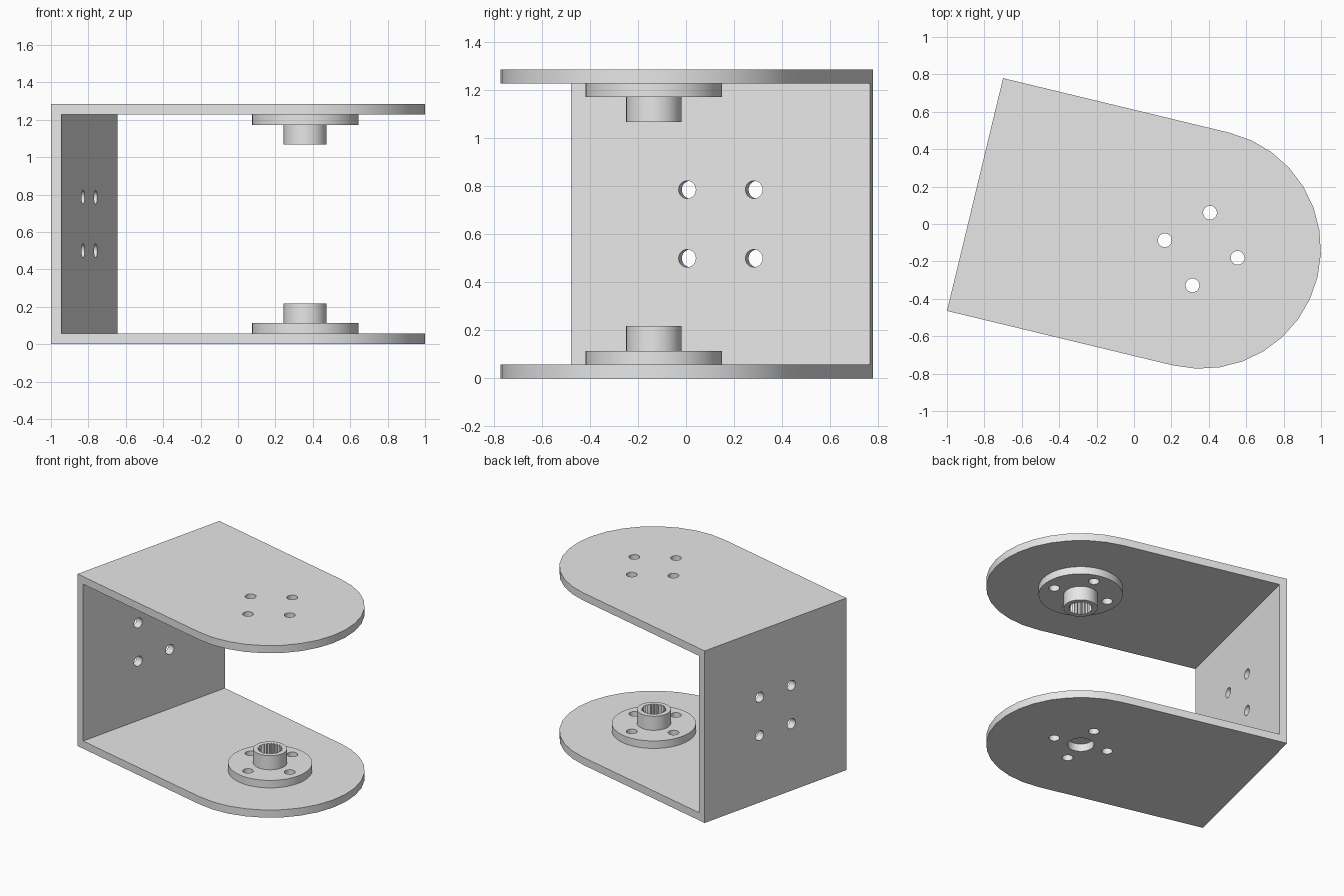
import bpy, bmesh
from math import pi, cos, sin, radians
from mathutils import Matrix

cube = bpy.data.objects.get("Cube")
if cube:
    bpy.data.objects.remove(cube, do_unlink=True)

grey = bpy.data.materials.new("plain grey")
grey.use_nodes = True
grey.diffuse_color = (0.8, 0.8, 0.8, 1)
grey.node_tree.nodes["Principled BSDF"].inputs["Base Color"].default_value = (0.8, 0.8, 0.8, 1)

# Main sizes; the local x axis runs from the wall towards the rounded ends
RADIUS, PIVOT, HEIGHT, THICK = 0.64, 1.244, 1.285, 0.057
FLANGE_TOP, HUB_TOP = 0.113, 0.218
BOLT_RING, BOLT_R = 0.2, 0.037
FRAME = Matrix.Translation((-0.85, 0.1575, 0)) @ Matrix.Rotation(radians(-13.55), 4, "Z")
ALONG_X = Matrix.Rotation(pi / 2, 4, "Y")


def circle(r, n=32, cx=0, cy=0):
    return [(cx + r * cos(2 * pi * i / n), cy + r * sin(2 * pi * i / n)) for i in range(n)]


def add_prism(bm, outline, z0, z1, turn=Matrix()):
    m = FRAME @ turn
    low, high = ([bm.verts.new(m @ Matrix.Translation((x, y, z)).translation) for x, y in outline]
                 for z in (z0, z1))
    bm.faces.new(low[::-1])
    bm.faces.new(high)
    for i in range(len(low)):
        j = (i + 1) % len(low)
        bm.faces.new((low[i], low[j], high[j], high[i]))


def finish(name, bm):
    bmesh.ops.recalc_face_normals(bm, faces=bm.faces)
    mesh = bpy.data.meshes.new(name)
    bm.to_mesh(mesh)
    bm.free()
    obj = bpy.data.objects.new(name, mesh)
    bpy.context.collection.objects.link(obj)
    mesh.materials.append(grey)
    return obj


def select(obj):
    bpy.ops.object.select_all(action="DESELECT")
    obj.select_set(True)
    bpy.context.view_layer.objects.active = obj


def cut(obj, bm):
    cutter = finish("cutter", bm)
    cutter.hide_render = True
    select(obj)
    mod = obj.modifiers.new("cut", "BOOLEAN")
    mod.operation, mod.solver, mod.object = "DIFFERENCE", "EXACT", cutter
    bpy.ops.object.modifier_apply(modifier=mod.name)
    bpy.data.objects.remove(cutter, do_unlink=True)


def smooth(obj):
    select(obj)
    bpy.ops.object.shade_smooth_by_angle(angle=radians(30))


def bolt_holes():
    bm = bmesh.new()
    for x, y in circle(BOLT_RING, 4):
        add_prism(bm, circle(BOLT_R, 24, PIVOT + x, y), -0.1, HEIGHT + 0.1)
    return bm


# Bracket: rounded slab hollowed into a U
arc = [(PIVOT + RADIUS * cos(a), RADIUS * sin(a))
       for a in (-pi / 2 + pi * i / 16 for i in range(17))]
bm = bmesh.new()
add_prism(bm, [(0, -RADIUS)] + arc + [(0, RADIUS)], 0, HEIGHT)
bracket = finish("bracket", bm)
bm = bmesh.new()
add_prism(bm, [(THICK, -1), (3, -1), (3, 1), (THICK, 1)], THICK, HEIGHT - THICK)
cut(bracket, bm)

# Bolt holes in both arms, centre hole in the lower arm, four holes in the wall
bm = bolt_holes()
add_prism(bm, circle(0.09, 32, PIVOT), -0.1, 0.1)
for dz in (-1, 1):
    for dy in (-1, 1):
        add_prism(bm, circle(BOLT_R, 24, -HEIGHT / 2 + dz * 0.143, dy * 0.143),
                  -0.1, 0.2, ALONG_X)
cut(bracket, bm)
smooth(bracket)


def horn(side, flip):
    """Drilled flange with a toothed hub; flip hangs it from the upper arm."""
    def level(z):
        return HEIGHT - z if flip else z

    bm = bmesh.new()
    add_prism(bm, circle(0.285, 48, PIVOT), level(THICK), level(FLANGE_TOP))
    flange = finish(side + "_flange", bm)
    cut(flange, bolt_holes())
    smooth(flange)

    # Hub tube: round outside, zigzag teeth inside
    bm = bmesh.new()
    n = 48
    rings = []
    for inner, z in ((0, FLANGE_TOP), (0, HUB_TOP), (1, HUB_TOP), (1, FLANGE_TOP)):
        ring = []
        for i in range(n):
            r = (0.074 if i % 2 else 0.086) if inner else 0.115
            a = 2 * pi * i / n
            ring.append(bm.verts.new(FRAME @ Matrix.Translation(
                (PIVOT + r * cos(a), r * sin(a), level(z))).translation))
        rings.append(ring)
    for k in range(4):
        a, b = rings[k], rings[(k + 1) % 4]
        for i in range(n):
            j = (i + 1) % n
            bm.faces.new((a[i], a[j], b[j], b[i]))
    smooth(finish(side + "_hub", bm))


horn("lower", False)
horn("upper", True)
